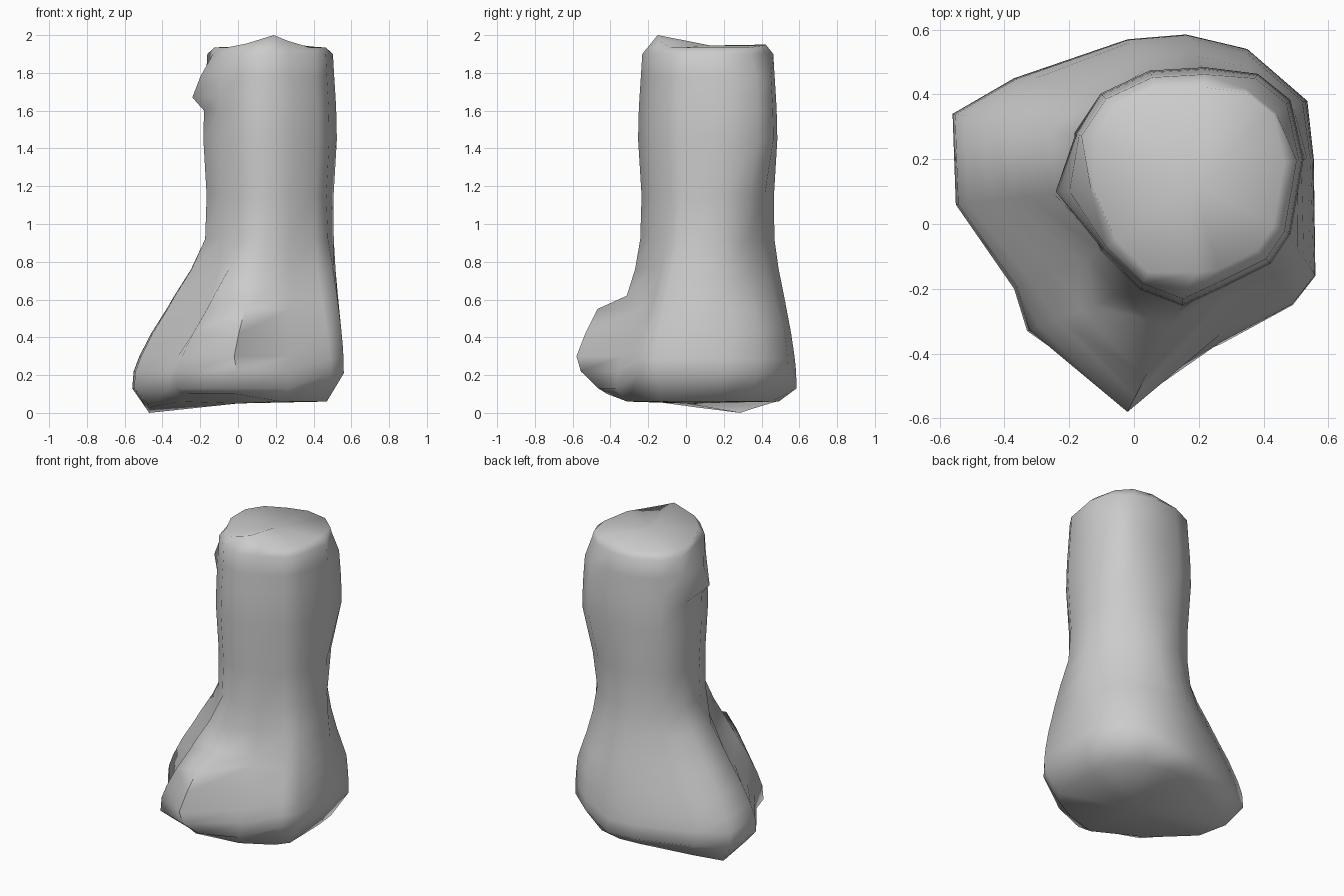
import bpy, bmesh
from mathutils import Vector

if "Cube" in bpy.data.objects:
    bpy.data.objects.remove(bpy.data.objects["Cube"])

# Outline of the flared foot and of the upper column (matching points, from the front root)
FOOT = [(-.02, -.58), (.27, -.37), (.49, -.25), (.56, -.16), (.555, .2), (.535, .38), (.35, .54),
        (.16, .585), (-.02, .57), (-.37, .45), (-.56, .34), (-.55, .06), (-.37, -.2), (-.33, -.33)]
COLUMN = [(.15, -.25), (.28, -.19), (.42, -.12), (.48, -.03), (.52, .2), (.48, .38), (.38, .46),
          (.22, .48), (.05, .47), (-.1, .4), (-.18, .28), (-.18, .1), (-.1, -.08), (.02, -.2)]
N = len(FOOT)
MID = Vector((.17, .12))

# height, flare, flare of the front root, column scale
LEVELS = [(.13, 1, .65, 1), (.22, .98, .93, 1), (.3, .9, 1, 1), (.42, .74, .86, .99),
          (.55, .53, .67, .98), (.62, .43, .22, .97), (.76, .21, .1, .96), (.92, .02, .02, .96),
          (1.15, 0, 0, .96), (1.45, 0, 0, 1.01), (1.6, 0, 0, 1), (1.67, 0, 0, .99),
          (1.78, 0, 0, .97), (1.9, 0, 0, .95)]
# valleys between roots fall off faster (>1), ridges slower (<1)
FALLOFF = {1: 2, 2: 1.2, 3: .6, 9: 1.7, 12: 2}
# sideways push of the knot, and pinch of the rear right side, at their levels
KNOT = {1.67: -.065, 1.78: -.03, 1.9: .03}
PINCH = {.55: .015, .62: .025, .76: .04, .92: .05, 1.15: .03, 1.9: .025}

bm = bmesh.new()


def add_ring(points):
    return [bm.verts.new(p) for p in points]


def bridge(a, b):
    for i in range(N):
        j = (i + 1) % N
        bm.faces.new((a[i], a[j], b[j], b[i]))


def level_ring(z, flare, root, scale):
    pts = []
    for i in range(N):
        col = MID + (Vector(COLUMN[i]) - MID) * scale
        p = col.lerp(Vector(FOOT[i]), root if i == 0 else flare ** FALLOFF.get(i, 1))
        if i == 11:
            p.x += KNOT.get(z, 0)
        if i in (5, 6):
            p -= Vector((1, 1)) * PINCH.get(z, 0)
        # the right side of the foot bulges a little higher
        lift = max(0, .08 * (1 - (z - .13) / .45)) if 2 <= i <= 6 else 0
        pts.append((p.x, p.y, z + lift))
    return pts


# Underside, dipping to its lowest point at the left rear
under = []
for i, (x, y) in enumerate(FOOT):
    k = .72 if i == 0 else .84
    z = 0 if i == 10 else .03 if i in (9, 11) else .1 if i in (0, 13) else .06
    under.append((x * k, y * k, z))
rings = [add_ring(under)]

# Flared foot and column
rings += [add_ring(level_ring(*lv)) for lv in LEVELS]

# Top rim, raised at the front
LIP = {0: 2.0, 1: 1.97, 13: 1.955, 7: 1.95, 6: 1.945}
rim = []
for i, (x, y, z) in enumerate(level_ring(1.93, 0, 0, .84)):
    if i == 0:
        x, y = .19, -.15
    rim.append((x, y, LIP.get(i, 1.935)))
rings.append(add_ring(rim))
for a, b in zip(rings, rings[1:]):
    bridge(a, b)

# Close the underside and the top with fans
for ring, centre in ((rings[0], (0, 0, .05)), (rings[-1], (.18, .13, 1.945))):
    c = bm.verts.new(centre)
    for i in range(N):
        bm.faces.new((ring[i], ring[(i + 1) % N], c))

bmesh.ops.recalc_face_normals(bm, faces=bm.faces)
mesh = bpy.data.meshes.new("stump")
bm.to_mesh(mesh)
bm.free()
stump = bpy.data.objects.new("stump", mesh)
bpy.context.collection.objects.link(stump)
bpy.context.view_layer.objects.active = stump
stump.select_set(True)
bpy.ops.object.shade_smooth_by_angle(angle=1.3)
